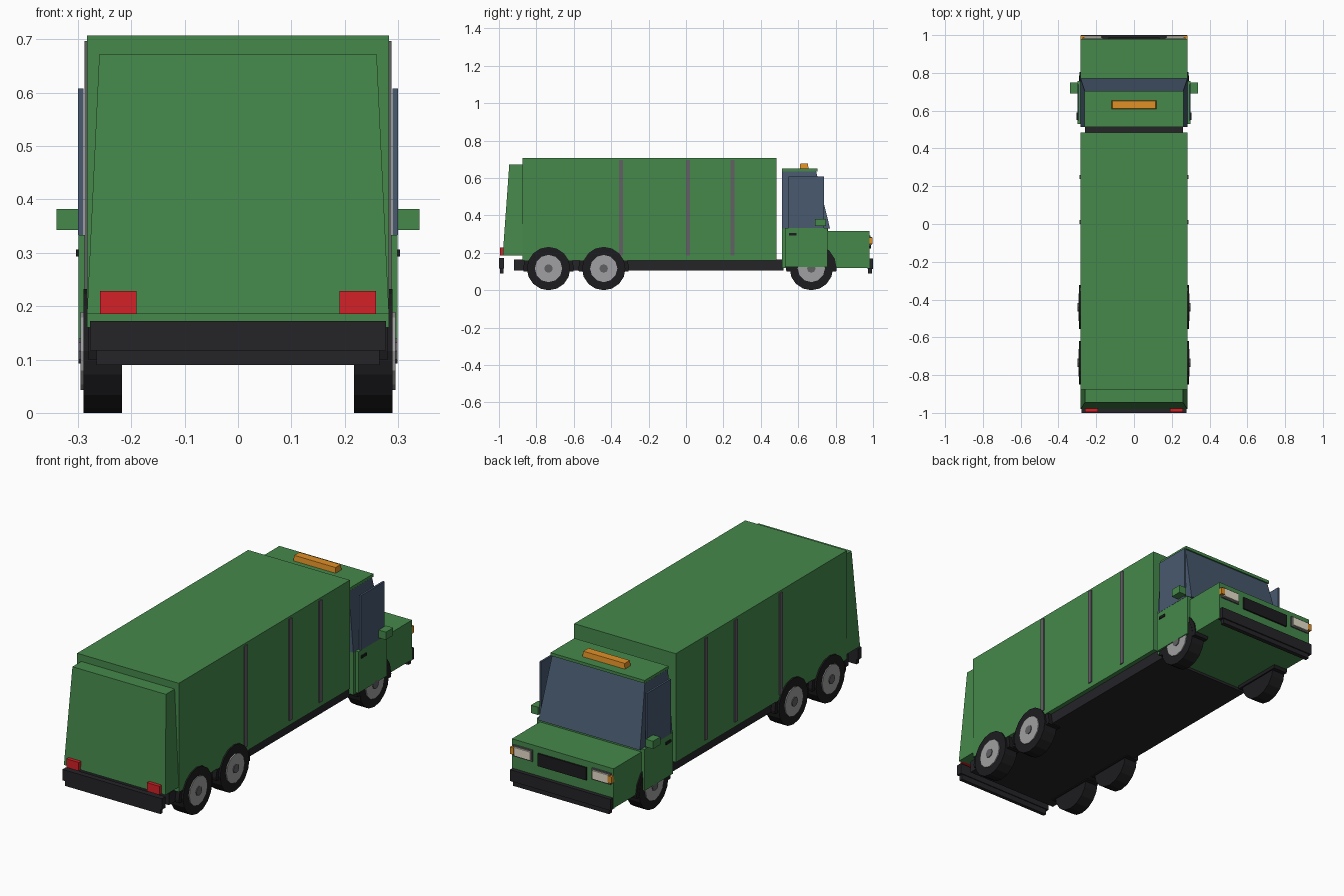
import bpy, bmesh, math
from mathutils import Matrix

if "Cube" in bpy.data.objects:
    bpy.data.objects.remove(bpy.data.objects["Cube"])


def mat(name, r, g, b):
    m = bpy.data.materials.new(name)
    m.diffuse_color = (r, g, b, 1)
    m.use_nodes = True
    m.node_tree.nodes["Principled BSDF"].inputs["Base Color"].default_value = m.diffuse_color
    return m


GREEN = mat("green_paint", 0.06, 0.25, 0.07)
BLACK = mat("black_rubber", 0.012, 0.012, 0.014)
DARK = mat("dark_trim", 0.018, 0.018, 0.022)
GLASS = mat("blue_glass", 0.065, 0.1, 0.16)
RIM = mat("rim_metal", 0.35, 0.35, 0.36)
GREY = mat("grey_metal", 0.12, 0.12, 0.13)
ORANGE = mat("orange_lens", 0.75, 0.28, 0.02)
RED = mat("red_lens", 0.65, 0.015, 0.02)
CREAM = mat("cream_lens", 0.8, 0.75, 0.6)


def finish(name, bm, material):
    bmesh.ops.recalc_face_normals(bm, faces=bm.faces)
    me = bpy.data.meshes.new(name)
    bm.to_mesh(me)
    bm.free()
    me.materials.append(material)
    ob = bpy.data.objects.new(name, me)
    bpy.context.collection.objects.link(ob)
    return ob


def box(name, x, y, z, material, top=None):
    """Box from (min, max) ranges; top = (x range, y range) tapers the upper face."""
    tx, ty = top or (x, y)
    bm = bmesh.new()
    bmesh.ops.create_cube(bm, size=1)
    for v in bm.verts:
        i, j, k = (int(c > 0) for c in v.co)
        v.co = ((tx if k else x)[i], (ty if k else y)[j], z[k])
    return finish(name, bm, material)


def mid(w):
    return (-w, w)


def pair(name, x, y, z, material):
    """Mirrored boxes on both sides."""
    box(name + "_right", x, y, z, material)
    box(name + "_left", (-x[1], -x[0]), y, z, material)


def disc(name, x0, x1, r, y, z, material, sides=16, cut=None):
    """Cylinder along x, optionally cut off below height cut."""
    bm = bmesh.new()
    bmesh.ops.create_cone(bm, cap_ends=True, segments=sides, radius1=r, radius2=r,
                          depth=abs(x1 - x0),
                          matrix=Matrix.Translation(((x0 + x1) / 2, y, z))
                          @ Matrix.Rotation(math.pi / 2, 4, 'Y'))
    if cut is not None:
        geom = bm.verts[:] + bm.edges[:] + bm.faces[:]
        res = bmesh.ops.bisect_plane(bm, geom=geom, plane_co=(0, 0, cut),
                                     plane_no=(0, 0, -1), clear_outer=True)
        edges = [e for e in res["geom_cut"] if isinstance(e, bmesh.types.BMEdge)]
        bmesh.ops.contextual_create(bm, geom=edges)
    return finish(name, bm, material)


# Chassis and cargo body
box("chassis", mid(0.26), (-0.92, 0.52), (0.105, 0.165), DARK)
box("cargo_body", mid(0.283), (-0.875, 0.485), (0.16, 0.707), GREEN)
box("tailgate", mid(0.283), (-0.98, -0.87), (0.185, 0.672), GREEN,
    top=(mid(0.26), (-0.945, -0.87)))
for i, y in enumerate((-0.347, 0.01, 0.248)):
    pair(f"body_rib_{i}", (0.28, 0.288), (y - 0.011, y + 0.011), (0.185, 0.697), GREY)

# Rear bumper and lights
box("rear_bumper", mid(0.277), (-1.0, -0.972), (0.117, 0.172), DARK)
box("rear_step", mid(0.265), (-0.995, -0.977), (0.09, 0.117), DARK)
pair("tail_light", (0.19, 0.259), (-0.995, -0.97), (0.185, 0.228), RED)

# Cab and hood
box("cab_base", mid(0.283), (0.513, 0.758), (0.118, 0.33), GREEN)
box("hood", mid(0.283), (0.755, 0.98), (0.118, 0.317), GREEN)
box("cab_glass", mid(0.283), (0.513, 0.77), (0.33, 0.637), GLASS,
    top=(mid(0.258), (0.513, 0.695)))
box("cab_roof", mid(0.262), (0.513, 0.703), (0.635, 0.65), GREEN)
box("roof_beacon", mid(0.118), (0.608, 0.655), (0.65, 0.677), ORANGE,
    top=(mid(0.115), (0.611, 0.652)))
pair("door", (0.28, 0.299), (0.53, 0.757), (0.125, 0.333), GREEN)
pair("side_window", (0.29, 0.3), (0.548, 0.738), (0.333, 0.608), GLASS)
pair("door_handle", (0.297, 0.304), (0.55, 0.59), (0.293, 0.306), BLACK)
pair("mirror", (0.299, 0.34), (0.69, 0.748), (0.343, 0.382), GREEN)

# Front end
box("grille", mid(0.135), (0.97, 0.988), (0.222, 0.285), BLACK)
box("front_bumper", mid(0.28), (0.97, 1.0), (0.113, 0.17), DARK)
box("front_lower_bar", mid(0.268), (0.972, 0.994), (0.09, 0.113), DARK)
pair("headlight_frame", (0.165, 0.272), (0.97, 0.987), (0.235, 0.292), GREY)
pair("headlight", (0.173, 0.262), (0.98, 0.995), (0.242, 0.285), CREAM)
pair("indicator", (0.262, 0.283), (0.97, 0.997), (0.248, 0.282), ORANGE)

# Wheels and wheel arches
for label, y, arch_x in (("rear", -0.735, 0.281), ("middle", -0.44, 0.281),
                         ("front", 0.67, 0.289)):
    for side, s in (("right", 1), ("left", -1)):
        tag = f"{label}_{side}"
        disc(f"tire_{tag}", s * 0.217, s * 0.29, 0.116, y, 0.116, BLACK)
        disc(f"rim_{tag}", s * 0.28, s * 0.295, 0.073, y, 0.116, RIM, 12)
        disc(f"hub_{tag}", s * 0.29, s * 0.299, 0.023, y, 0.116, GREY, 8)
        disc(f"wheel_arch_{tag}", s * 0.21, s * arch_x, 0.136, y, 0.116, BLACK, 16, 0.1)
